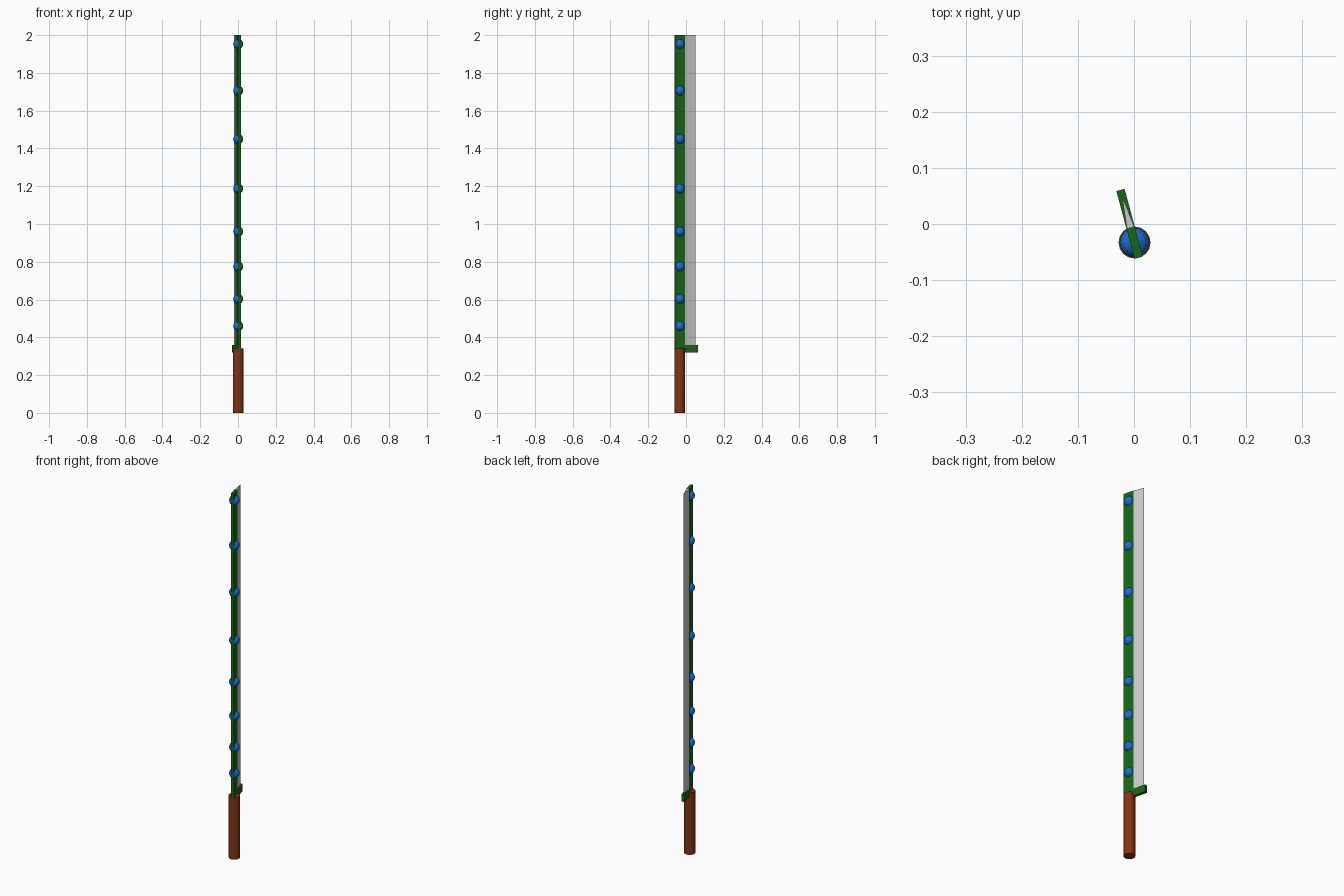
import bpy, math
from mathutils import Vector

if "Cube" in bpy.data.objects:
    bpy.data.objects.remove(bpy.data.objects["Cube"])

ANGLE = math.radians(15)      # the blade is turned about the handle axis
AXIS = Vector((0.001, -0.033, 0))
T = 0.0076                    # half thickness of the spine


def material(name, rgb):
    m = bpy.data.materials.new(name)
    m.diffuse_color = (*rgb, 1)
    m.use_nodes = True
    m.node_tree.nodes["Principled BSDF"].inputs["Base Color"].default_value = m.diffuse_color
    return m


GREEN = material("green", (0.01, 0.13, 0.01))
BROWN = material("brown", (0.22, 0.035, 0.007))
BLUE = material("blue", (0.01, 0.16, 0.62))


def prism(name, outline, z0, z1, mat=None):
    """Extrude a plan outline upward, turned into the blade direction."""
    n = len(outline)
    verts = [(x, y, z) for z in (z0, z1) for x, y in outline]
    faces = [tuple(reversed(range(n))), tuple(range(n, 2 * n))]
    faces += [(i, (i + 1) % n, (i + 1) % n + n, i + n) for i in range(n)]
    me = bpy.data.meshes.new(name)
    me.from_pydata(verts, [], faces)
    ob = bpy.data.objects.new(name, me)
    bpy.context.collection.objects.link(ob)
    ob.location = AXIS
    ob.rotation_euler.z = ANGLE
    if mat:
        me.materials.append(mat)
    return ob


def bar(y0, y1):
    return [(-T, y0), (T, y0), (T, y1), (-T, y1)]


# Round handle
bpy.ops.mesh.primitive_cylinder_add(vertices=16, radius=0.0285, depth=0.34,
                                    location=AXIS + Vector((0, 0, 0.17)))
handle = bpy.context.object
handle.name = "handle"
handle.data.materials.append(BROWN)

# Spine, wedge-shaped cutting edge and guard
prism("spine", bar(-0.028, 0.028), 0.338, 2.0, GREEN)
prism("blade_edge", [(-T * 0.9, 0.027), (T * 0.9, 0.027), (0, 0.086)], 0.34, 2.0)
prism("guard", bar(0.02, 0.097), 0.32, 0.36, GREEN)

# Round studs set through the spine, spaced wider toward the tip
for i, z in enumerate((0.46, 0.603, 0.775, 0.96, 1.187, 1.45, 1.706, 1.953)):
    bpy.ops.mesh.primitive_uv_sphere_add(segments=16, ring_count=8, radius=0.0265,
                                         location=AXIS + Vector((0, 0, z)))
    stud = bpy.context.object
    stud.name = f"stud_{i + 1}"
    stud.data.materials.append(BLUE)
